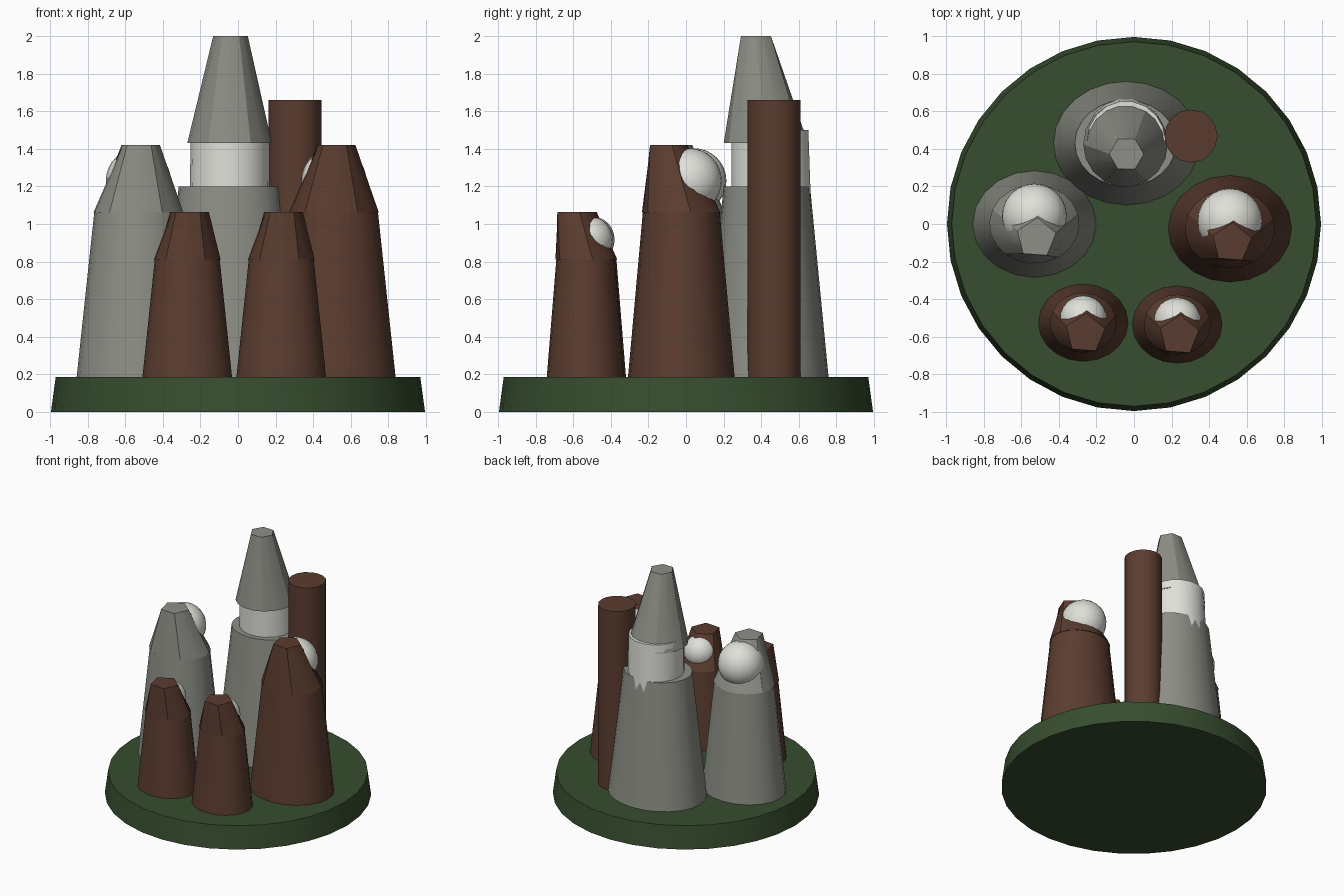
import bpy, bmesh, math
from math import cos, sin, pi, tau

if "Cube" in bpy.data.objects:
    bpy.data.objects.remove(bpy.data.objects["Cube"])


def mat(name, c):
    m = bpy.data.materials.new(name)
    m.diffuse_color = (*c, 1)
    m.use_nodes = True
    m.node_tree.nodes["Principled BSDF"].inputs["Base Color"].default_value = m.diffuse_color
    return m


GREEN = mat("dark green", (0.038, 0.075, 0.028))
BROWN = mat("brown", (0.105, 0.046, 0.029))
GREY = mat("grey", (0.265, 0.275, 0.238))
WHITE = mat("off white", (0.75, 0.75, 0.70))


def finish(bm, name, material, angle=30):
    bmesh.ops.recalc_face_normals(bm, faces=bm.faces)
    me = bpy.data.meshes.new(name)
    bm.to_mesh(me)
    bm.free()
    ob = bpy.data.objects.new(name, me)
    bpy.context.collection.objects.link(ob)
    me.materials.append(material)
    bpy.ops.object.select_all(action='DESELECT')
    ob.select_set(True)
    bpy.context.view_layer.objects.active = ob
    bpy.ops.object.shade_smooth_by_angle(angle=math.radians(angle))
    return ob


def ellipse(cx, cy, z, rx, ry, n=20, rot=0.0):
    return [(cx + rx * cos(rot + tau * i / n), cy + ry * sin(rot + tau * i / n), z)
            for i in range(n)]


def polygon(cx, cy, z, r, sides, n=20, rot=0.0):
    # regular polygon outline sampled at n points, so it can be joined to a round ring
    pts = []
    for i in range(n):
        a = tau * i / n
        d = r * cos(pi / sides) / cos(a % (tau / sides) - pi / sides)
        pts.append((cx + d * cos(a + rot), cy + d * sin(a + rot), z))
    return pts


def loft(name, rings, material, angle=30):
    bm = bmesh.new()
    rows = [[bm.verts.new(p) for p in ring] for ring in rings]
    n = len(rows[0])
    for a, b in zip(rows, rows[1:]):
        for i in range(n):
            j = (i + 1) % n
            bm.faces.new((a[i], a[j], b[j], b[i]))
    bm.faces.new(rows[0][::-1])
    bm.faces.new(rows[-1])
    return finish(bm, name, material, angle)


def ball(name, loc, r, material):
    bm = bmesh.new()
    bmesh.ops.create_uvsphere(bm, u_segments=24, v_segments=16, radius=r)
    bmesh.ops.translate(bm, verts=bm.verts, vec=loc)
    return finish(bm, name, material, 60)


def hooded_figure(name, x, y, cloth, base, shoulder, z_sh, z_top, hood_y, head):
    # cloak, leaning hood with a five-sided top, head poking out at the back
    loft(name + "_cloak", [ellipse(x, y, 0.17, *base),
                           ellipse(x, y, z_sh, *shoulder)], cloth)
    rot = math.radians(14)
    loft(name + "_hood", [ellipse(x, y, z_sh, shoulder[0] + .005, shoulder[1] + .005, rot=rot),
                          polygon(x + .01, y + hood_y, z_top, 0.108, 5, rot=rot)], cloth)
    dy, z, r = head
    ball(name + "_head", (x, y + dy, z), r, WHITE)


# Round base
loft("base", [ellipse(0, 0, 0, 0.995, 0.995, 32), ellipse(0, 0, 0.185, 0.97, 0.97, 32)], GREEN)

# Four hooded figures
big = ((0.33, 0.285), (0.235, 0.205), 1.06, 1.42, -0.075, (0.042, 1.23, 0.173))
small = ((0.24, 0.207), (0.173, 0.155), 0.81, 1.065, -0.058, (0.02, 0.917, 0.125))
hooded_figure("left_figure", -0.53, 0.0, GREY, *big)
hooded_figure("right_figure", 0.51, -0.025, BROWN, *big)
hooded_figure("front_left_figure", -0.27, -0.525, BROWN, *small)
hooded_figure("front_right_figure", 0.23, -0.535, BROWN, *small)

# Tall figure: robe, white hair band, pointed hat with cut tip
loft("tall_robe", [ellipse(-0.04, 0.43, 0.17, 0.39, 0.33, 24),
                   ellipse(-0.045, 0.43, 1.20, 0.27, 0.23, 24)], GREY)
loft("tall_hair", [ellipse(-0.045, 0.455, 1.05, 0.215, 0.215, 18),
                   ellipse(-0.042, 0.446, 1.50, 0.208, 0.208, 18)], WHITE)
loft("tall_hat", [ellipse(-0.045, 0.425, 1.43, 0.225, 0.228, 18),
                  polygon(-0.04, 0.372, 2.0, 0.092, 6, 18)], GREY)

# Upright post beside the tall figure
loft("post", [ellipse(0.303, 0.468, 0.17, 0.141, 0.141, 16),
              ellipse(0.303, 0.468, 1.66, 0.141, 0.141, 16)], BROWN)
